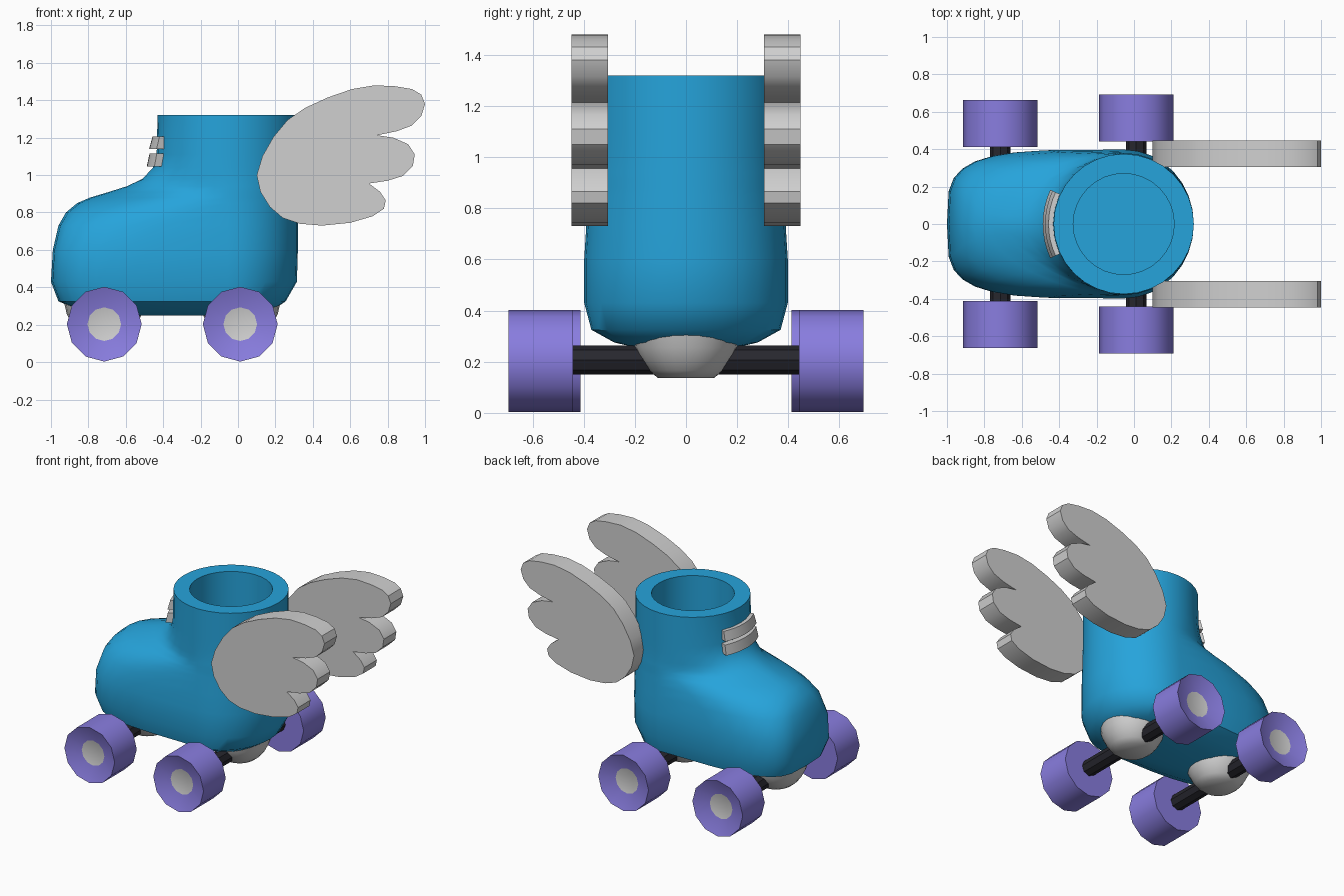
import bpy, bmesh, math
from mathutils import Vector

if "Cube" in bpy.data.objects:
    bpy.data.objects.remove(bpy.data.objects["Cube"])


def material(name, rgb):
    m = bpy.data.materials.new(name)
    m.diffuse_color = (*rgb, 1)
    m.use_nodes = True
    m.node_tree.nodes["Principled BSDF"].inputs["Base Color"].default_value = m.diffuse_color
    return m


BLUE = material("boot blue", (0.019, 0.37, 0.71))
GREY = material("light grey", (0.63, 0.63, 0.63))
PURPLE = material("wheel purple", (0.25, 0.205, 0.74))
DARK = material("axle black", (0.02, 0.02, 0.027))


def finish(name, bm, mats, angle=40):
    bmesh.ops.remove_doubles(bm, verts=bm.verts, dist=1e-5)
    bmesh.ops.recalc_face_normals(bm, faces=bm.faces)
    me = bpy.data.meshes.new(name)
    bm.to_mesh(me)
    bm.free()
    ob = bpy.data.objects.new(name, me)
    bpy.context.collection.objects.link(ob)
    for m in mats:
        me.materials.append(m)
    bpy.ops.object.select_all(action='DESELECT')
    ob.select_set(True)
    bpy.context.view_layer.objects.active = ob
    bpy.ops.object.shade_smooth_by_angle(angle=math.radians(angle))
    return ob


def loft(bm, rings, closed=False):
    """Join rings of points with quads and cap the ends (or close the loop)."""
    vs = [[bm.verts.new(p) for p in r] for r in rings]
    n = len(vs[0])
    pairs = list(zip(vs, vs[1:]))
    for a, b in pairs:
        for i in range(n):
            j = (i + 1) % n
            bm.faces.new((a[i], a[j], b[j], b[i]))
    caps = [bm.faces.new(vs[0]), bm.faces.new(vs[-1])]
    return caps


def circle(c, r, n, axis):
    pts = []
    for i in range(n):
        a = 2 * math.pi * i / n
        u, v = r * math.cos(a), r * math.sin(a)
        pts.append(Vector(c) + (Vector((u, 0, v)) if axis == 'Y' else Vector((u, v, 0))))
    return pts


# Boot: horizontal slices, round at the heel and stretched at the toe
CX, N = -0.055, 32


def slice_ring(z, front, rear, w, n):
    pts = []
    for i in range(N):
        a = 2 * math.pi * i / N
        c, s = math.cos(a), math.sin(a)
        e = 2 / n if c < 0 else 1
        x = abs(c) ** e if abs(c) > 1e-6 else 0
        y = abs(s) ** e if abs(s) > 1e-6 else 0
        x = CX - (CX - front) * x if c < 0 else CX + (rear - CX) * x
        pts.append((x, math.copysign(w * y, s), z))
    return pts


slices = [  # z, toe x, heel x, half width, toe squareness
    (0.25, -0.62, 0.05, 0.17, 3), (0.275, -0.84, 0.18, 0.28, 3.5),
    (0.325, -0.96, 0.255, 0.37, 4), (0.43, -1.0, 0.315, 0.398, 4),
    (0.6, -0.99, 0.32, 0.398, 4), (0.73, -0.96, 0.32, 0.39, 3.3),
    (0.80, -0.92, 0.32, 0.385, 2.6), (0.85, -0.86, 0.32, 0.382, 2.05),
    (0.88, -0.79, 0.32, 0.38, 1.75), (0.91, -0.69, 0.32, 0.38, 1.55),
    (0.94, -0.595, 0.32, 0.378, 1.6), (0.98, -0.51, 0.32, 0.376, 1.8),
    (1.04, -0.455, 0.32, 0.375, 1.95), (1.11, -0.435, 0.32, 0.375, 2),
    (1.32, -0.43, 0.32, 0.375, 2)]
bm = bmesh.new()
rings = [slice_ring(*s) for s in slices]
rings += [circle((CX, 0, z), 0.27, N, 'Z') for z in (1.32, 0.8)]
loft(bm, rings)
finish("boot", bm, [BLUE])

# Trucks, axles and wheels, front and rear
for label, x, y0, y1 in (("front", -0.715, 0.413, 0.663), ("rear", 0.012, 0.442, 0.693)):
    bm = bmesh.new()
    loft(bm, [circle((x, 0, z), r, 24, 'Z') for z, r in
              ((0.137, 0.11), (0.165, 0.145), (0.205, 0.175), (0.255, 0.2), (0.32, 0.215))])
    finish(label + "_truck", bm, [GREY])

    bm = bmesh.new()
    loft(bm, [circle((x, y, 0.207), 0.056, 8, 'Y') for y in (-0.445, 0.445)])
    finish(label + "_axle", bm, [DARK], 30)

    for side, s in (("left", 1), ("right", -1)):
        bm = bmesh.new()
        caps = loft(bm, [circle((x, s * y, 0.203), r, 12, 'Y') for y, r in
                         ((y0, 0.2), (y1, 0.2), (y1 - 0.04, 0.09))])
        caps[1].material_index = 1     # grey hub
        finish(f"{label}_{side}_wheel", bm, [PURPLE, GREY], 31)

# Wings: three-feather outline given a thickness, one on each side
outline = [(.10, 1.0), (.13, 1.1), (.19, 1.205), (.265, 1.295), (.36, 1.36), (.48, 1.415),
           (.61, 1.46), (.73, 1.48), (.84, 1.475), (.93, 1.46), (.98, 1.43), (1.0, 1.38),
           (.98, 1.315), (.93, 1.265), (.85, 1.235), (.745, 1.213), (.83, 1.2), (.91, 1.165),
           (.945, 1.11), (.935, 1.05), (.88, .995), (.8, .97), (.70, .955), (.76, .91),
           (.79, .865), (.78, .82), (.72, .78), (.6, .745), (.45, .73), (.33, .74),
           (.24, .77), (.17, .83), (.12, .91)]
for side, s in (("left", 1), ("right", -1)):
    bm = bmesh.new()
    loft(bm, [[(x, s * y, z) for x, z in outline] for y in (0.305, 0.447)])
    finish(side + "_wing", bm, [GREY], 35)

# Lace bands curved round the front of the shaft
for name, z0, z1, r0, r1 in (("upper_lace", 1.14, 1.207, 0.42, 0.402),
                             ("lower_lace", 1.045, 1.115, 0.433, 0.418)):
    bm = bmesh.new()
    rings = []
    for i in range(9):
        a = math.pi + math.radians(-25 + 50 * i / 8)
        rings.append([(CX + r * math.cos(a), r * math.sin(a), z) for r, z in
                      ((0.36, z0), (r0, z0), (r1, z1), (0.36, z1))])
    loft(bm, rings)
    finish(name, bm, [GREY])
